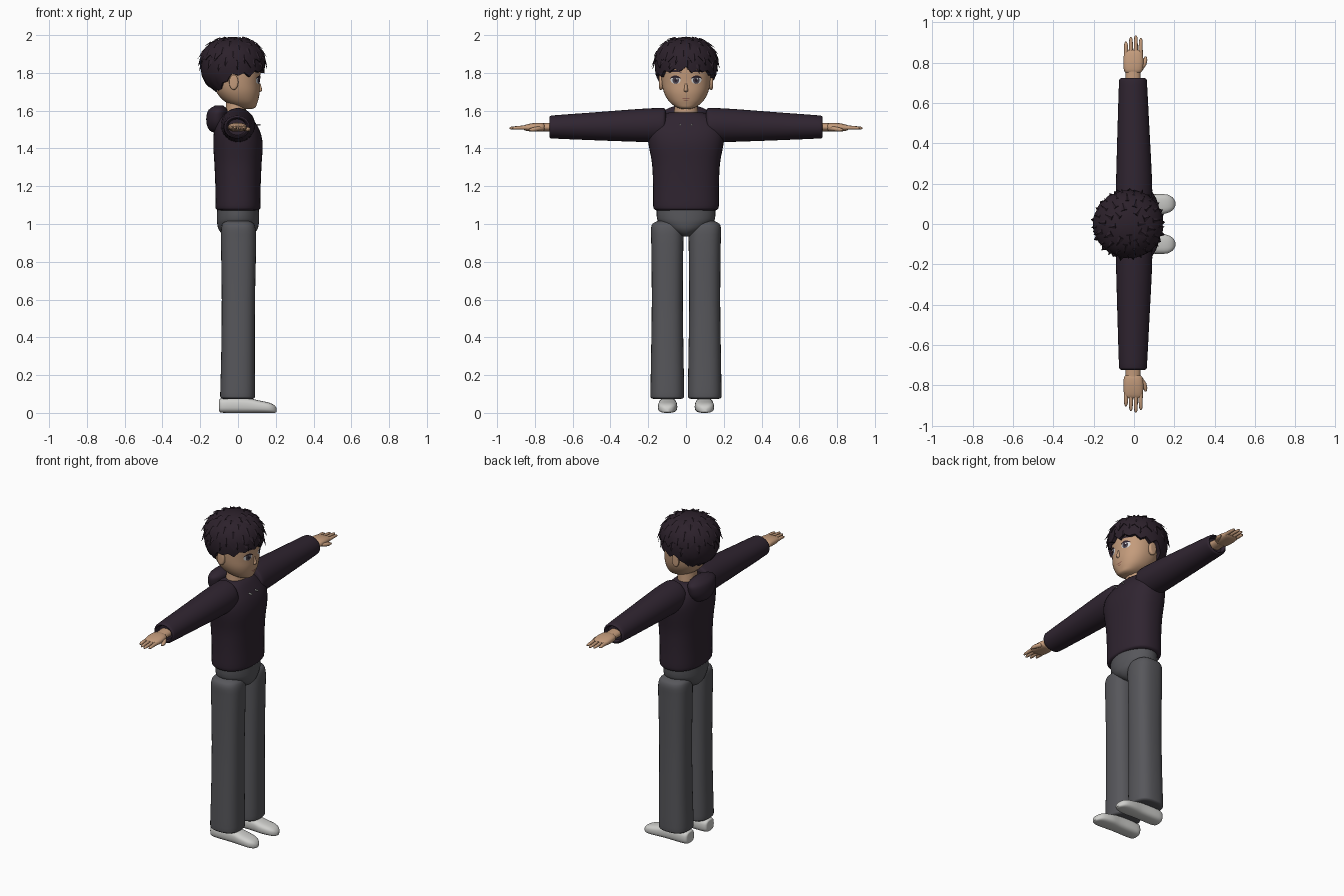
import bpy, bmesh, math, random
from mathutils import Vector
from mathutils.bvhtree import BVHTree

if "Cube" in bpy.data.objects:
    bpy.data.objects.remove(bpy.data.objects["Cube"])

random.seed(4)


def material(name, r, g, b):
    m = bpy.data.materials.new(name)
    m.diffuse_color = (r, g, b, 1)
    m.use_nodes = True
    m.node_tree.nodes["Principled BSDF"].inputs["Base Color"].default_value = m.diffuse_color
    return m


HOODIE = material("dark plum cloth", 0.029, 0.018, 0.030)
HAIR = material("dark hair", 0.025, 0.015, 0.024)
SKIN = material("skin", 0.55, 0.33, 0.20)
TROUSERS = material("grey cloth", 0.095, 0.095, 0.105)
SHOE = material("pale shoe", 0.62, 0.62, 0.60)
WHITE = material("eye white", 0.70, 0.70, 0.70)
IRIS = material("iris", 0.07, 0.06, 0.08)
LIP = material("lip", 0.32, 0.14, 0.10)


def finish(name, bm, mat, angle=40):
    bmesh.ops.recalc_face_normals(bm, faces=bm.faces)
    me = bpy.data.meshes.new(name)
    bm.to_mesh(me)
    bm.free()
    ob = bpy.data.objects.new(name, me)
    bpy.context.collection.objects.link(ob)
    me.materials.append(mat)
    bpy.ops.object.select_all(action='DESELECT')
    ob.select_set(True)
    bpy.context.view_layer.objects.active = ob
    bpy.ops.object.shade_smooth_by_angle(angle=math.radians(angle))
    return ob


def spline(rows, steps):
    """Catmull-Rom interpolation between section rows."""
    out = []
    for i in range(len(rows) - 1):
        p = [rows[max(0, min(len(rows) - 1, i + k))] for k in (-1, 0, 1, 2)]
        for s in range(steps):
            t = s / steps
            out.append([0.5 * (2 * b + (c - a) * t + (2 * a - 5 * b + 4 * c - d) * t * t
                               + (3 * b - a - 3 * c + d) * t ** 3) for a, b, c, d in zip(*p)])
    return out + [list(rows[-1])]


def loft(name, axis, rows, mat, power=2.0, n=32, steps=3):
    """Rows are (position on axis, centre a, centre b, radius a, radius b)."""
    bm = bmesh.new()
    rings = []
    for t, a, b, ra, rb in spline(rows, steps):
        ring = []
        for i in range(n):
            w = 2 * math.pi * i / n
            c, s = math.cos(w), math.sin(w)
            u = a + max(ra, 0.001) * math.copysign(abs(c) ** (2 / power), c)
            v = b + max(rb, 0.001) * math.copysign(abs(s) ** (2 / power), s)
            ring.append(bm.verts.new({'x': (t, u, v), 'y': (u, t, v), 'z': (u, v, t)}[axis]))
        rings.append(ring)
    for p, q in zip(rings, rings[1:]):
        for i in range(n):
            bm.faces.new((p[i], p[(i + 1) % n], q[(i + 1) % n], q[i]))
    bm.faces.new(rings[0])
    bm.faces.new(rings[-1])
    return finish(name, bm, mat)


# Torso, hood, neck and hips
loft("hoodie_body", 'z', [
    (1.072, 0, 0, .10, .155), (1.078, 0, 0, .115, .168), (1.10, 0, 0, .12, .174),
    (1.20, 0, 0, .12, .174), (1.32, 0, 0, .125, .18), (1.42, 0, 0, .131, .198),
    (1.49, -.005, 0, .122, .205), (1.54, -.012, 0, .102, .18), (1.575, -.015, 0, .08, .13),
    (1.59, -.015, 0, .06, .09)], HOODIE, 2.4, 40)
loft("hood", 'z', [
    (1.48, -.10, 0, .015, .03), (1.495, -.105, 0, .045, .07), (1.53, -.11, 0, .056, .10),
    (1.57, -.11, 0, .057, .112), (1.605, -.105, 0, .05, .108), (1.628, -.10, 0, .02, .05)], HOODIE)
loft("neck", 'z', [(1.52, -.01, 0, .065, .07), (1.58, -.012, 0, .055, .064),
                   (1.68, -.01, 0, .052, .058)], SKIN)
loft("trouser_hips", 'z', [
    (.933, 0, 0, .05, .02), (.945, 0, 0, .08, .05), (.97, 0, 0, .102, .10), (1.0, 0, 0, .11, .135),
    (1.03, 0, 0, .112, .154), (1.10, 0, 0, .11, .156)], TROUSERS)

# Limbs, one set per side
for side, s in (("left", 1), ("right", -1)):
    loft(side + "_sleeve", 'y', [
        (s * .105, 0, 1.525, .05, .06), (s * .112, 0, 1.525, .08, .085),
        (s * .14, 0, 1.524, .09, .09), (s * .25, 0, 1.522, .088, .087),
        (s * .50, -.003, 1.517, .078, .073), (s * .69, -.005, 1.514, .07, .062),
        (s * .718, -.005, 1.513, .066, .058), (s * .722, -.005, 1.513, .056, .048),
        (s * .70, -.005, 1.513, .048, .042)], HOODIE)
    loft(side + "_wrist", 'y', [(s * .66, -.005, 1.513, .038, .026),
                                (s * .77, -.005, 1.512, .036, .021)], SKIN, n=20)
    loft(side + "_palm", 'y', [
        (s * .748, -.004, 1.512, .025, .012), (s * .757, -.004, 1.512, .044, .022),
        (s * .80, -.003, 1.512, .05, .023), (s * .845, -.003, 1.51, .046, .017),
        (s * .862, -.003, 1.51, .038, .009)], SKIN, 2.5, 24)
    for k, (x, tip) in enumerate(((-.039, .905), (-.015, .927), (.009, .935), (.033, .922))):
        loft(f"{side}_finger_{k + 1}", 'y', [
            (s * .84, x, 1.51, .011, .011), (s * .88, x, 1.51, .010, .010),
            (s * (tip - .01), x * 1.03, 1.508, .008, .007),
            (s * tip, x * 1.03, 1.507, .003, .003)], SKIN, n=12, steps=2)
    loft(side + "_thumb", 'y', [
        (s * .765, .03, 1.506, .014, .012), (s * .79, .046, 1.503, .015, .012),
        (s * .815, .056, 1.50, .010, .010), (s * .832, .058, 1.498, .004, .004)],
         SKIN, n=12, steps=2)
    c = s * .099
    loft(side + "_trouser_leg", 'z', [
        (.074, 0, c, .075, .07), (.08, -.002, c, .089, .086), (.11, -.002, c, .092, .089),
        (.30, 0, c, .089, .086), (.60, .002, c, .088, .082), (.90, .003, c, .093, .085),
        (.98, .002, c, .09, .086), (1.008, 0, c - s * .003, .076, .072),
        (1.022, 0, c - s * .006, .04, .035)], TROUSERS, 2.6)
    c = s * .097
    loft(side + "_shoe", 'x', [
        (-.10, c, .04, .025, .028), (-.094, c, .039, .04, .036), (-.06, c, .04, .047, .04),
        (.05, c, .039, .047, .039), (.11, c, .033, .051, .033), (.165, c + s * .003, .027, .046, .027),
        (.193, c + s * .003, .02, .03, .02), (.205, c + s * .003, .014, .01, .009)], SHOE, 2.8, 28)
    # Ears
    loft(side + "_ear", 'y', [
        (s * .115, -.02, 1.75, .018, .032), (s * .132, -.022, 1.75, .024, .04),
        (s * .141, -.024, 1.752, .022, .037), (s * .143, -.024, 1.752, .012, .024)], SKIN, n=20)

# Head
head = loft("head", 'z', [
    (1.61, .045, 0, .03, .025), (1.617, .042, 0, .05, .048), (1.635, .026, 0, .074, .075),
    (1.66, .012, 0, .096, .098), (1.70, .0, 0, .115, .118), (1.75, -.008, 0, .123, .128),
    (1.82, -.012, 0, .131, .132), (1.88, -.02, 0, .128, .125), (1.93, -.026, 0, .10, .10),
    (1.965, -.028, 0, .04, .04)], SKIN, 2.2, 48)
bvh = BVHTree.FromPolygons([v.co for v in head.data.vertices],
                           [p.vertices for p in head.data.polygons])


def face_plate(name, outline, mat, lift):
    """Thin patch following the face, from an outline in (y, z)."""
    bm = bmesh.new()
    cy = sum(p[0] for p in outline) / len(outline)
    cz = sum(p[1] for p in outline) / len(outline)

    def vert(y, z):
        hit = bvh.ray_cast(Vector((1, y, z)), Vector((-1, 0, 0)))[0]
        return bm.verts.new((hit.x + lift, y, z))
    mid = vert(cy, cz)
    rings = [[vert(cy + (y - cy) * k, cz + (z - cz) * k) for y, z in outline] for k in (.35, .7, 1)]
    n = len(outline)
    for i in range(n):
        j = (i + 1) % n
        bm.faces.new((mid, rings[0][i], rings[0][j]))
        for p, q in zip(rings, rings[1:]):
            bm.faces.new((p[i], q[i], q[j], p[j]))
    ob = finish(name, bm, mat)
    if ob.data.polygons[0].normal.x < 0:
        ob.data.flip_normals()


def oval(cy, cz, ry, rz, n=20):
    return [(cy + ry * math.cos(2 * math.pi * i / n), cz + rz * math.sin(2 * math.pi * i / n))
            for i in range(n)]


def arc_band(cy, cz, half, rise, thick, n=8):
    ts = [-1 + 2 * i / n for i in range(n + 1)]
    top = [(cy + half * t, cz + rise * (1 - t * t) + thick * (1.1 - t * t) / 2) for t in ts]
    low = [(cy + half * t, cz + rise * (1 - t * t) - thick * (1.1 - t * t) / 2) for t in ts]
    return top + low[::-1]


# Eyes, lashes and brows
for side, s in (("left", 1), ("right", -1)):
    face_plate(side + "_eye", oval(s * .055, 1.762, .027, .020), WHITE, .002)
    face_plate(side + "_iris", oval(s * .054, 1.761, .017, .019), IRIS, .004)
    face_plate(side + "_pupil", oval(s * .054, 1.761, .008, .010), HAIR, .005)
    face_plate(side + "_eye_glint", oval(s * .054 + .006, 1.769, .004, .004, 10), WHITE, .006)
    face_plate(side + "_lash", arc_band(s * .056, 1.770, .031, .012, .008), HAIR, .006)
    face_plate(side + "_brow", arc_band(s * .057, 1.803, .032, .007, .010), HAIR, .004)
    # Drawstring eyelets
    loft(side + "_eyelet", 'x', [(.09, s * .03, 1.525, .005, .005),
                                 (.118, s * .03, 1.525, .004, .004)], SHOE, n=10, steps=1)

# Nose and mouth
loft("nose", 'z', [(1.698, .108, 0, .006, .006), (1.705, .113, 0, .013, .011),
                   (1.715, .113, 0, .014, .010), (1.745, .110, 0, .008, .006)], SKIN, n=16)
face_plate("mouth", arc_band(0, 1.668, .026, -.004, .006), LIP, .003)
face_plate("lower_lip", arc_band(0, 1.655, .013, -.002, .005), LIP, .002)


# Hair: a cap with a ragged edge, a shorter top layer, and loose tufts
def hair_point(a, z, k=1.0):
    r = max(0, 1 - min(1, abs(z - 1.84) / (.15 if z > 1.84 else .16)) ** 2.5) ** .5 * k
    return Vector((-.028 + .170 * r * math.cos(a), .165 * r * math.sin(a), z))


def hairline(a):
    d = abs(math.degrees(math.atan2(math.sin(a), math.cos(a))))
    pts = [(0, 1.832), (40, 1.815), (70, 1.80), (95, 1.795), (115, 1.74), (140, 1.705), (180, 1.70)]
    for (d0, z0), (d1, z1) in zip(pts, pts[1:]):
        if d <= d1:
            return z0 + (z1 - z0) * (d - d0) / (d1 - d0)


def hair_layer(name, scale, edge, depth, n=96, rows=12):
    bm = bmesh.new()
    top = bm.verts.new((-.028, 0, 1.99))
    rings = []
    for j in range(1, rows + 2):
        ring = []
        for i in range(n):
            a = 2 * math.pi * i / n
            z_end = edge(a) - depth * (1 - abs(i % 6 - 3) / 3) * (.7 + .3 * math.cos(i // 6 * 2.4))
            t = min(j, rows) / rows
            # the last ring folds under towards the head
            ring.append(bm.verts.new(hair_point(a, 1.99 - (1.99 - z_end) * t * t,
                                                scale(t) if j <= rows else .78)))
        rings.append(ring)
    for i in range(n):
        k = (i + 1) % n
        bm.faces.new((top, rings[0][i], rings[0][k]))
        for p, q in zip(rings, rings[1:]):
            bm.faces.new((p[i], q[i], q[k], p[k]))
    finish(name, bm, HAIR, 35)


hair_layer("hair_cap", lambda t: 1.0, hairline, .028)
hair_layer("hair_top_layer", lambda t: 1 + .035 * t, lambda a: 1.885 + .015 * math.cos(3 * a), .045)

bm = bmesh.new()
for i in range(64):
    a = i * 2.39996
    z = 1.985 - .145 * (i / 64) ** 1.3
    p = hair_point(a, z, .99)
    down = (hair_point(a, z - .02) - p).normalized()
    out = Vector((math.cos(a), math.sin(a), 1.6 if z > 1.95 else .1)).normalized()
    across = down.cross(out).normalized() * random.uniform(.012, .02)
    tip = p + down * random.uniform(.035, .055) + out * random.uniform(.008, .016)
    v = [bm.verts.new(q) for q in (p - across, p + across, p + out * .009, tip)]
    for f in ((0, 1, 2), (0, 2, 3), (2, 1, 3), (0, 3, 1)):
        bm.faces.new([v[m] for m in f])
finish("hair_tufts", bm, HAIR, 20)
